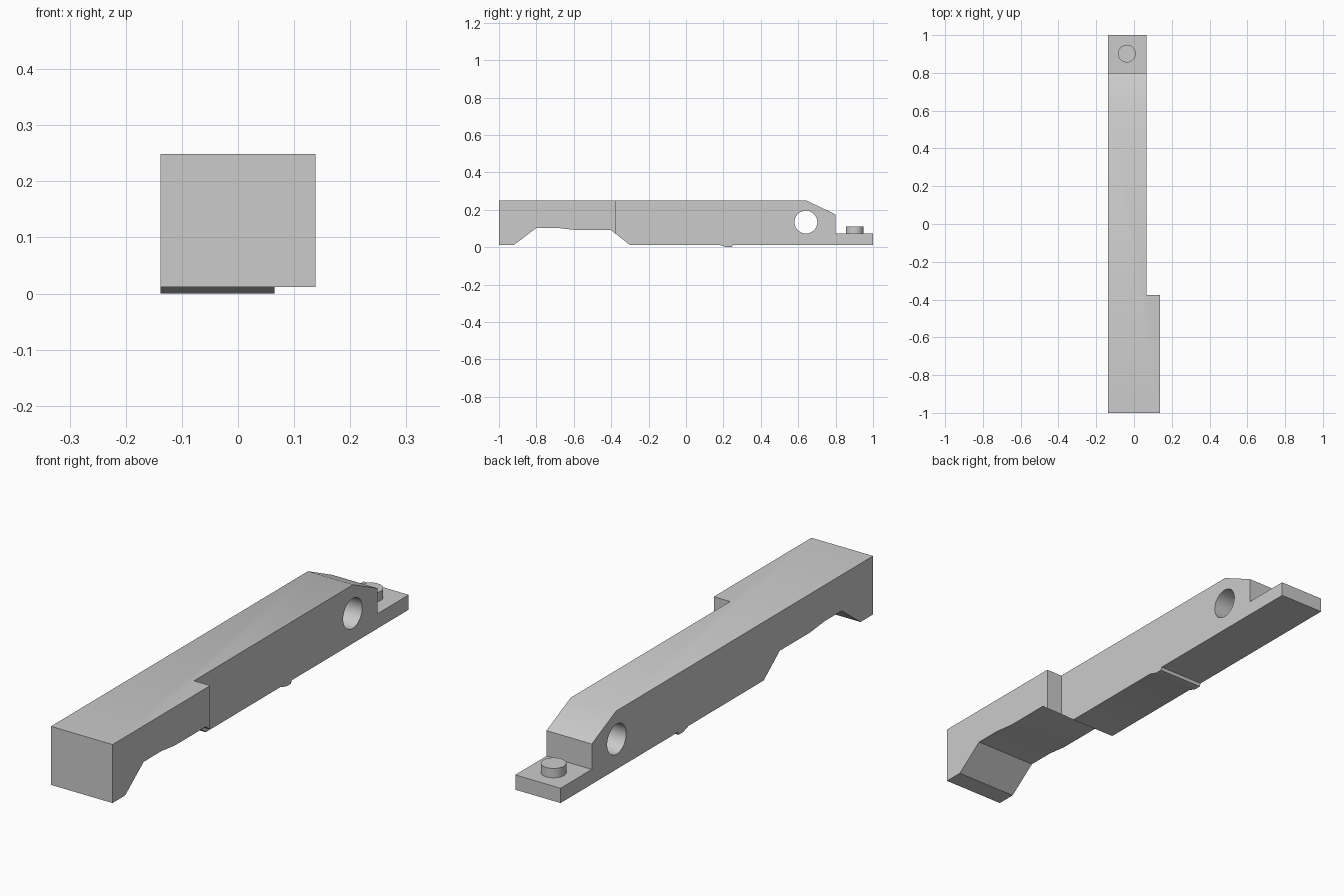
import bpy
import bmesh
from math import radians
from mathutils import Matrix

cube = bpy.data.objects.get("Cube")
if cube:
    bpy.data.objects.remove(cube, do_unlink=True)

LEFT, STEP, RIGHT = -0.138, 0.065, 0.138

grey = bpy.data.materials.new("plain grey")
grey.use_nodes = True
colour = (0.6, 0.6, 0.6, 1)
grey.diffuse_color = colour
grey.node_tree.nodes["Principled BSDF"].inputs["Base Color"].default_value = colour


def add_object(name, bm):
    bmesh.ops.recalc_face_normals(bm, faces=bm.faces)
    mesh = bpy.data.meshes.new(name)
    bm.to_mesh(mesh)
    bm.free()
    obj = bpy.data.objects.new(name, mesh)
    bpy.context.collection.objects.link(obj)
    mesh.materials.append(grey)
    return obj


def cylinder(name, radius, depth, matrix):
    bm = bmesh.new()
    bmesh.ops.create_cone(bm, cap_ends=True, segments=48, radius1=radius,
                          radius2=radius, depth=depth, matrix=matrix)
    return add_object(name, bm)


def select(obj):
    bpy.ops.object.select_all(action="DESELECT")
    obj.select_set(True)
    bpy.context.view_layer.objects.active = obj


def cut(obj, cutter):
    mod = obj.modifiers.new("cut", "BOOLEAN")
    mod.operation = "DIFFERENCE"
    mod.solver = "EXACT"
    mod.object = cutter
    select(obj)
    bpy.ops.object.modifier_apply(modifier=mod.name)
    bpy.data.objects.remove(cutter, do_unlink=True)


# Bar: side profile (y, z) swept across the full width
profile = [
    (-1, 0.012), (-0.92, 0.012), (-0.80, 0.103), (-0.687, 0.103),
    (-0.60, 0.093), (-0.403, 0.093), (-0.30, 0.012),       # underside arch
    (0.18, 0.012), (0.215, 0), (0.245, 0), (0.25, 0.012),  # small catch ridge
    (1, 0.012), (1, 0.072), (0.80, 0.072), (0.80, 0.175),  # end tongue
    (0.645, 0.249), (-1, 0.249),
]
bm = bmesh.new()
face = bm.faces.new([bm.verts.new((LEFT, y, z)) for y, z in profile])
swept = bmesh.ops.extrude_face_region(bm, geom=[face])
bmesh.ops.translate(bm, vec=(RIGHT - LEFT, 0, 0),
                    verts=[v for v in swept["geom"] if isinstance(v, bmesh.types.BMVert)])
bar = add_object("bar", bm)

# Narrow the bar behind the wide front block
bm = bmesh.new()
bmesh.ops.create_cube(bm, size=2, matrix=Matrix.Translation((STEP + 1, 1 - 0.375, 0)))
cut(bar, add_object("side_cutter", bm))

# Cross hole through the rear of the bar
turn = Matrix.Rotation(radians(90), 4, "Y")
cut(bar, cylinder("hole_cutter", 0.061, 1, Matrix.Translation((0, 0.641, 0.134)) @ turn))

# Locating pin on the tongue
pin = cylinder("locating_pin", 0.047, 0.05, Matrix.Translation((-0.038, 0.902, 0.085)))

for obj in (bar, pin):
    select(obj)
    bpy.ops.object.shade_smooth_by_angle(angle=radians(30))
